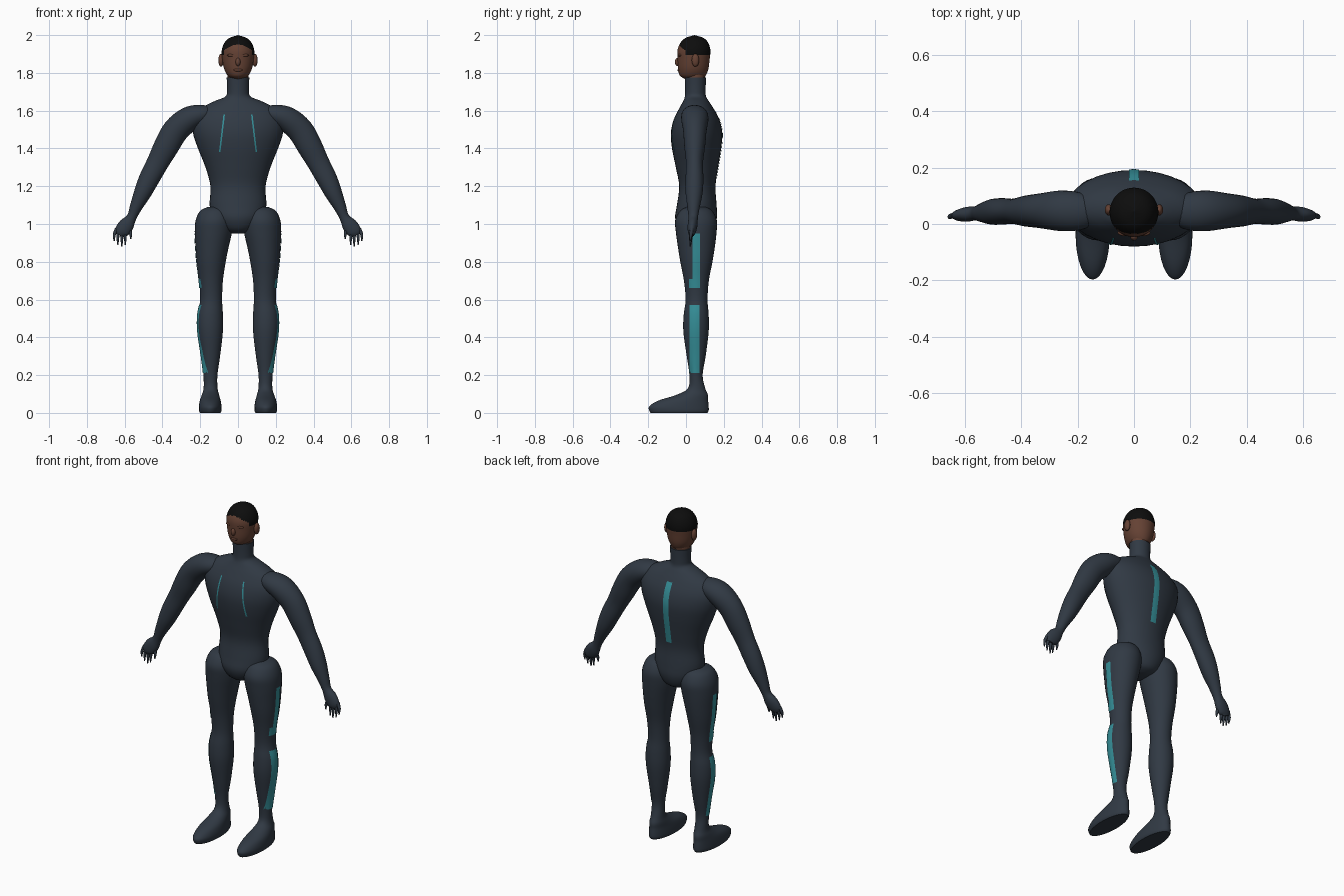
import bpy, bmesh, math
from mathutils import Vector, Matrix
from mathutils.bvhtree import BVHTree

if "Cube" in bpy.data.objects:
    bpy.data.objects.remove(bpy.data.objects["Cube"])


def material(name, rgb):
    m = bpy.data.materials.new(name)
    m.use_nodes = True
    m.diffuse_color = (*rgb, 1)
    m.node_tree.nodes["Principled BSDF"].inputs["Base Color"].default_value = (*rgb, 1)
    return m


suit = material("dark slate suit", (0.03, 0.041, 0.057))
teal = material("teal trim", (0.035, 0.27, 0.31))
skin = material("brown skin", (0.13, 0.054, 0.034))
hair = material("black hair", (0.004, 0.004, 0.004))


def finish(name, bm, mats, mirror=False, angle=50):
    mesh = bpy.data.meshes.new(name)
    bm.to_mesh(mesh)
    obj = bpy.data.objects.new(name, mesh)
    bpy.context.collection.objects.link(obj)
    for m in mats:
        mesh.materials.append(m)
    if mirror:
        obj.modifiers.new("Mirror", "MIRROR").use_mirror_merge = False
    bpy.ops.object.select_all(action="DESELECT")
    obj.select_set(True)
    bpy.context.view_layer.objects.active = obj
    bpy.ops.object.shade_smooth_by_angle(angle=math.radians(angle))
    return obj


def spline(rows, steps):
    """Smooth curve through rows of equal length."""
    pts = [rows[0], *rows, rows[-1]]
    out = []
    for a, b, c, d in zip(pts, pts[1:], pts[2:], pts[3:]):
        for i in range(steps):
            t = i / steps
            out.append([q + t / 2 * (r - p + t * (2 * p - 5 * q + 4 * r - s + t * (3 * (q - r) + s - p)))
                        for p, q, r, s in zip(a, b, c, d)])
    return out + [list(rows[-1])]


def loft(rows, steps=4, segs=32, follow=False):
    """Skin ellipses given as (x, y, z, half width, half depth)."""
    bm = bmesh.new()
    rows = spline(rows, steps)
    rings = []
    for i, (x, y, z, rx, ry) in enumerate(rows):
        u = Vector((1, 0, 0))
        if follow:
            before, after = rows[max(i - 1, 0)], rows[min(i + 1, len(rows) - 1)]
            u = Vector((before[2] - after[2], 0, after[0] - before[0])).normalized()
        rx, ry = max(rx, 0.001), max(ry, 0.001)
        ring = []
        for k in range(segs):
            a = math.tau * k / segs
            ring.append(bm.verts.new(Vector((x, y + ry * math.sin(a), z)) + u * rx * math.cos(a)))
        rings.append(ring)
    for r, s in zip(rings, rings[1:]):
        for k in range(segs):
            j = (k + 1) % segs
            bm.faces.new((r[k], r[j], s[j], s[k]))
    bm.faces.new(rings[0])
    bm.faces.new(rings[-1])
    bmesh.ops.recalc_face_normals(bm, faces=bm.faces)
    return bm


def ellipsoid(name, centre, size, mat, mirror=False):
    bm = bmesh.new()
    bmesh.ops.create_uvsphere(bm, u_segments=16, v_segments=10, radius=1,
                              matrix=Matrix.Translation(centre) @ Matrix.Diagonal((*size, 1)))
    return finish(name, bm, [mat], mirror)


def stripe(name, tree, start, end, half, aim, mirror=False, steps=24):
    """Lay a thin strip on a surface by casting its grid along aim."""
    start, end, half, aim = map(Vector, (start, end, half, aim))
    bm = bmesh.new()
    rows = []
    for i in range(steps + 1):
        row = []
        for s in (-1, -0.5, 0, 0.5, 1):
            hit = tree.ray_cast(start.lerp(end, i / steps) + half * s - aim, aim)[0]
            row.append(bm.verts.new(hit - aim * 0.003) if hit else None)
        rows.append(row)
    for r, q in zip(rows, rows[1:]):
        for k in range(4):
            quad = (r[k], r[k + 1], q[k + 1], q[k])
            if all(quad):
                f = bm.faces.new(quad)
                f.normal_update()
                if f.normal.dot(aim) > 0:
                    f.normal_flip()
    return finish(name, bm, [teal], mirror)


# Torso with collar
torso = loft([
    (0, 0.055, 0.95, 0.03, 0.04), (0, 0.055, 0.97, 0.085, 0.085), (0, 0.053, 1.03, 0.135, 0.11),
    (0, 0.057, 1.1, 0.15, 0.105), (0, 0.06, 1.2, 0.146, 0.096), (0, 0.058, 1.3, 0.172, 0.112),
    (0, 0.056, 1.4, 0.212, 0.13), (0, 0.056, 1.48, 0.238, 0.136), (0, 0.056, 1.55, 0.24, 0.122),
    (0, 0.055, 1.61, 0.2, 0.092), (0, 0.053, 1.65, 0.125, 0.068), (0, 0.05, 1.675, 0.066, 0.056),
    (0, 0.05, 1.71, 0.058, 0.054), (0, 0.05, 1.775, 0.06, 0.056)])
torso_tree = BVHTree.FromBMesh(torso)
finish("torso", torso, [suit])
stripe("back_stripe", torso_tree, (0, 0.2, 1.6), (0, 0.2, 1.24), (0.018, 0, 0), (0, -1, 0))
stripe("chest_lines", torso_tree, (0.073, -0.1, 1.58), (0.097, -0.1, 1.38),
       (0.004, 0, 0), (0, 1, 0), mirror=True)

# Legs and feet
legs = loft([
    (0.12, 0.055, 1.09, 0.04, 0.05), (0.122, 0.054, 1.07, 0.078, 0.085), (0.126, 0.053, 1.02, 0.098, 0.11),
    (0.13, 0.054, 0.96, 0.099, 0.108), (0.137, 0.055, 0.88, 0.088, 0.098), (0.142, 0.055, 0.8, 0.077, 0.085),
    (0.143, 0.055, 0.7, 0.063, 0.066), (0.142, 0.056, 0.6, 0.058, 0.058), (0.147, 0.054, 0.52, 0.067, 0.066),
    (0.147, 0.053, 0.43, 0.067, 0.067), (0.145, 0.054, 0.3, 0.05, 0.05), (0.146, 0.053, 0.2, 0.037, 0.035),
    (0.145, 0.056, 0.13, 0.037, 0.046), (0.146, 0.032, 0.095, 0.046, 0.084),
    (0.147, -0.015, 0.065, 0.055, 0.132), (0.147, -0.037, 0.035, 0.06, 0.157),
    (0.147, -0.037, 0.012, 0.06, 0.157), (0.147, -0.037, 0, 0.055, 0.15)])
leg_tree = BVHTree.FromBMesh(legs)
finish("legs", legs, [suit], mirror=True)
for name, y, half, top, bottom in (
        ("thigh_stripes", 0.054, 0.019, 0.95, 0.66), ("thigh_stripe_ends", 0.029, 0.012, 0.71, 0.66),
        ("calf_stripes", 0.045, 0.027, 0.57, 0.21)):
    stripe(name, leg_tree, (0.3, y, top), (0.3, y, bottom), (0, half, 0), (-1, 0, 0), mirror=True)

# Arms and palms
finish("arms", loft([
    (0.13, 0.045, 1.59, 0.03, 0.04), (0.19, 0.045, 1.58, 0.052, 0.066), (0.26, 0.047, 1.555, 0.066, 0.072),
    (0.33, 0.047, 1.495, 0.069, 0.062), (0.38, 0.046, 1.41, 0.066, 0.055), (0.425, 0.045, 1.325, 0.058, 0.045),
    (0.47, 0.045, 1.24, 0.054, 0.047), (0.505, 0.043, 1.165, 0.046, 0.045), (0.54, 0.04, 1.09, 0.033, 0.033),
    (0.563, 0.038, 1.035, 0.026, 0.025), (0.59, 0.035, 0.995, 0.04, 0.026), (0.615, 0.031, 0.96, 0.038, 0.021),
    (0.623, 0.03, 0.94, 0.022, 0.012)], follow=True), [suit], mirror=True)

# Fingers and thumbs
for name, root, tip, bottom in (
        ("thumbs", 0.575, 0.568, 0.92), ("index_fingers", 0.6, 0.597, 0.89),
        ("middle_fingers", 0.615, 0.615, 0.88), ("ring_fingers", 0.63, 0.636, 0.89),
        ("little_fingers", 0.642, 0.655, 0.91)):
    finish(name, loft([(root, 0.031, 0.975, 0.01, 0.01), (tip, 0.026, (0.975 + bottom) / 2, 0.008, 0.009),
                       (tip, 0.022, bottom, 0.003, 0.003)], segs=8, follow=True), [suit], mirror=True)

# Head, with hair on the crown down to the hairline
head = loft([
    (0, 0.04, 1.768, 0.03, 0.045), (0, 0.036, 1.785, 0.054, 0.068), (0, 0.038, 1.82, 0.073, 0.08),
    (0, 0.04, 1.87, 0.083, 0.085), (0, 0.042, 1.92, 0.086, 0.087), (0, 0.044, 1.96, 0.071, 0.073),
    (0, 0.045, 1.985, 0.045, 0.047), (0, 0.045, 2.0, 0, 0)], steps=8, segs=48)
for f in head.faces:
    c = f.calc_center_median()
    hairline = 1.895 if c.y > 0 else 1.91 + 0.04 * max(0, 1 - (c.x / 0.08) ** 2)
    f.material_index = int(c.z > hairline)
finish("head", head, [skin, hair])
finish("neck", loft([(0, 0.05, 1.74, 0.054, 0.05), (0, 0.05, 1.82, 0.056, 0.052)]), [skin])

# Facial features
ellipsoid("ears", (0.09, 0.05, 1.867), (0.014, 0.02, 0.034), skin, mirror=True)
ellipsoid("nose", (0, -0.045, 1.858), (0.013, 0.014, 0.022), skin)
ellipsoid("brows", (0.032, -0.031, 1.893), (0.026, 0.012, 0.008), skin, mirror=True)
ellipsoid("lips", (0, -0.036, 1.815), (0.024, 0.009, 0.008), skin)
